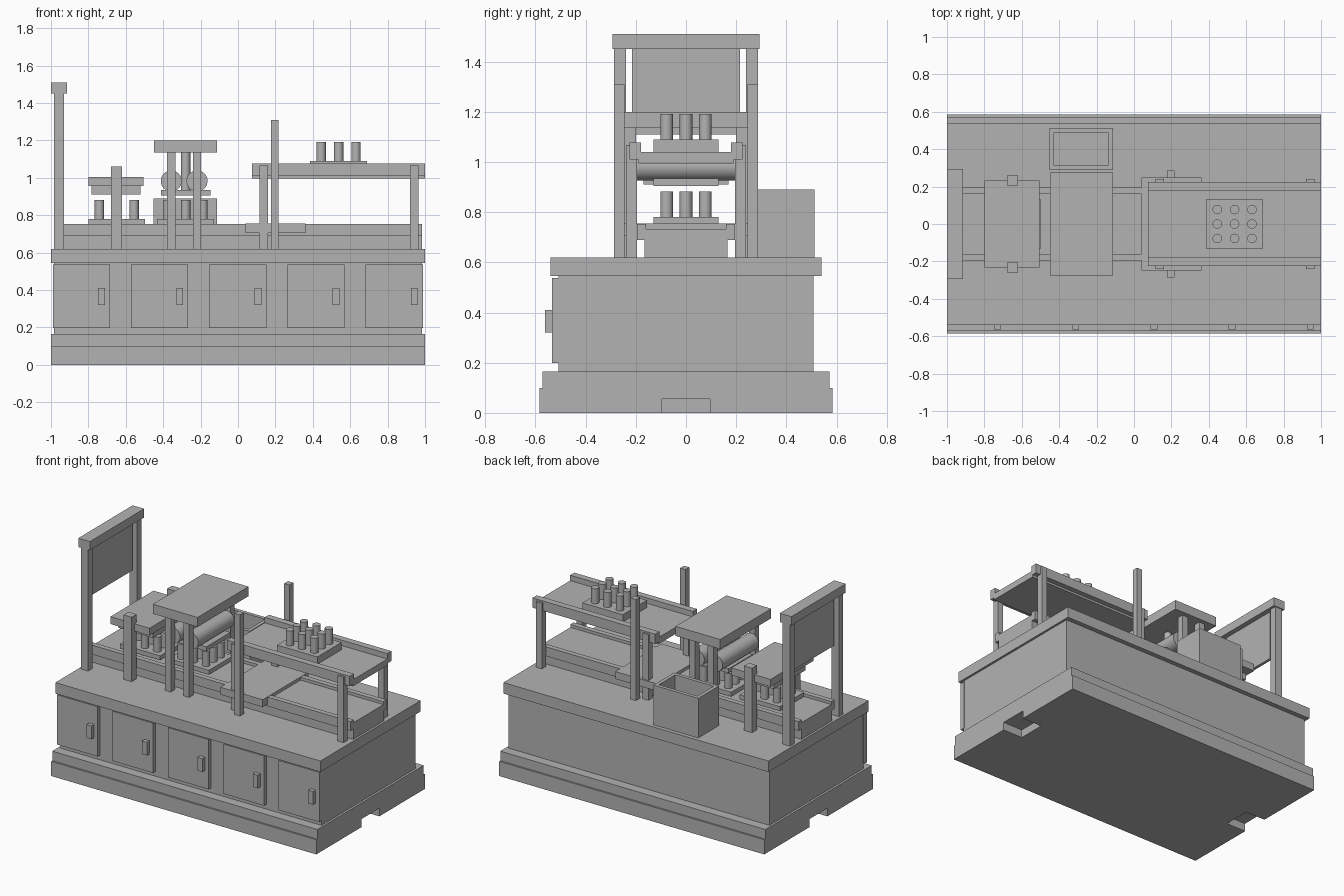
import bpy
import bmesh
from math import radians
from mathutils import Matrix, Vector

default_cube = bpy.data.objects.get("Cube")
if default_cube:
    bpy.data.objects.remove(default_cube, do_unlink=True)

# One plain grey for the whole machine
grey = bpy.data.materials.new("plain_grey")
grey.use_nodes = True
colour = (0.45, 0.45, 0.45, 1)
grey.diffuse_color = colour
grey.node_tree.nodes["Principled BSDF"].inputs["Base Color"].default_value = colour


def finish(name, bm):
    mesh = bpy.data.meshes.new(name)
    bm.to_mesh(mesh)
    bm.free()
    mesh.materials.append(grey)
    obj = bpy.data.objects.new(name, mesh)
    bpy.context.collection.objects.link(obj)
    return obj


def add_block(bm, x, y, z):
    """Add a block given by its (low, high) range on each axis."""
    low, high = Vector((x[0], y[0], z[0])), Vector((x[1], y[1], z[1]))
    matrix = Matrix.Translation((low + high) / 2) @ Matrix.Diagonal((*(high - low), 1))
    return bmesh.ops.create_cube(bm, size=1, matrix=matrix)["verts"]


def block(name, x, y, z):
    bm = bmesh.new()
    add_block(bm, x, y, z)
    return finish(name, bm)


def centred(name, x, half_width, z):
    return block(name, x, (-half_width, half_width), z)


def pair(name, x, y, z):
    """Make matching front and back blocks."""
    block("back_" + name, x, y, z)
    block("front_" + name, x, (-y[1], -y[0]), z)


def cylinder(name, centre, radius, length, lying=False):
    bm = bmesh.new()
    turn = Matrix.Rotation(radians(90), 4, "X") if lying else Matrix()
    bmesh.ops.create_cone(bm, cap_ends=True, segments=32, radius1=radius, radius2=radius,
                          depth=length, matrix=Matrix.Translation(centre) @ turn)
    obj = finish(name, bm)
    bpy.ops.object.select_all(action="DESELECT")
    obj.select_set(True)
    bpy.context.view_layer.objects.active = obj
    bpy.ops.object.shade_smooth_by_angle(angle=radians(40))
    return obj


def pin_station(name, x, z, thickness):
    """A base plate carrying a three by three group of pins."""
    centred(name + "_plate", (x - 0.152, x + 0.152), 0.13, (z, z + thickness))
    for column in (-1, 0, 1):
        for row in (-1, 0, 1):
            place = (x + column * 0.093, row * 0.077, z + thickness + 0.05)
            cylinder(name + "_pin", place, 0.025, 0.105)


# Stepped plinth with a notch under each end
plinth = centred("plinth", (-1, 1), 0.585, (0, 0.1))
bm = bmesh.new()
for side in (-1, 1):
    add_block(bm, sorted((side * 0.85, side * 1.1)), (-0.095, 0.095), (-0.1, 0.055))
cutter = finish("notch_cutter", bm)
cutter.hide_render = True
cutter.hide_viewport = True
notch = plinth.modifiers.new("notches", "BOOLEAN")
notch.operation = "DIFFERENCE"
notch.solver = "EXACT"
notch.object = cutter
centred("plinth_step", (-1, 1), 0.573, (0.1, 0.165))

# Cabinet and worktop
centred("cabinet", (-0.985, 0.985), 0.508, (0.165, 0.545))
centred("worktop", (-1, 1), 0.54, (0.545, 0.62))
for i in range(5):
    x = -0.837 + i * 0.418
    block("door", (x - 0.153, x + 0.153), (-0.535, -0.5), (0.198, 0.537))
    block("door_handle", (x + 0.089, x + 0.126), (-0.563, -0.53), (0.32, 0.41))

# Lower bed with side rails and a wide cross plate
bed = (-0.985, 0.985)
centred("bed", bed, 0.165, (0.62, 0.733))
pair("bed_rail", bed, (0.16, 0.195), (0.69, 0.753))
centred("cross_plate", (0.04, 0.36), 0.248, (0.705, 0.755))

# End gate with a hanging panel
pair("gate_post", (-0.985, -0.93), (0.24, 0.287), (0.62, 1.45))
centred("gate_top", (-1, -0.913), 0.293, (1.45, 1.51))
centred("gate_panel", (-0.967, -0.947), 0.215, (1.11, 1.45))

# Lower pin stations
pin_station("first_station", -0.648, 0.75, 0.03)
pin_station("second_station", -0.28, 0.75, 0.03)

# Small press over the first station
pair("press_post", (-0.68, -0.62), (0.207, 0.26), (0.62, 1.06))
centred("press_plate", (-0.8, -0.505), 0.232, (0.955, 1.005))
centred("press_pad", (-0.783, -0.522), 0.17, (0.91, 0.955))

# Roller press over the second station
centred("roller_press_top", (-0.45, -0.113), 0.275, (1.135, 1.2))
for x in (-0.357, -0.219):
    pair("roller_post", (x - 0.022, x + 0.022), (0.2, 0.245), (0.62, 1.135))
    cylinder("roller", (x, 0, 0.983), 0.056, 0.39, lying=True)
cylinder("press_rod", (-0.28, 0, 1.035), 0.025, 0.2)
centred("roller_pad", (-0.413, -0.148), 0.13, (0.905, 0.935))

# Tall guide posts
pair("guide_post", (0.176, 0.216), (0.246, 0.287), (0.62, 1.31))

# Raised conveyor with rails, legs and its pin station
conveyor = (0.075, 1)
centred("conveyor_belt", conveyor, 0.19, (0.995, 1.04))
pair("conveyor_rail", conveyor, (0.18, 0.225), (1.01, 1.077))
for x in (0.138, 0.942):
    pair("conveyor_leg", (x - 0.022, x + 0.022), (0.195, 0.24), (0.62, 1.067))
pin_station("top_station", 0.538, 1.04, 0.05)

# Open bin on the worktop
bm = bmesh.new()
add_block(bm, (-0.452, -0.113), (0.288, 0.513), (0.62, 0.89))
bm.normal_update()
mouth = max(bm.faces, key=lambda face: face.calc_center_median().z)
bmesh.ops.inset_region(bm, faces=[mouth], thickness=0.035)
floor = bmesh.ops.extrude_discrete_faces(bm, faces=[mouth])["faces"][0]
bmesh.ops.translate(bm, verts=floor.verts, vec=(0, 0, -0.22))
finish("bin", bm)
